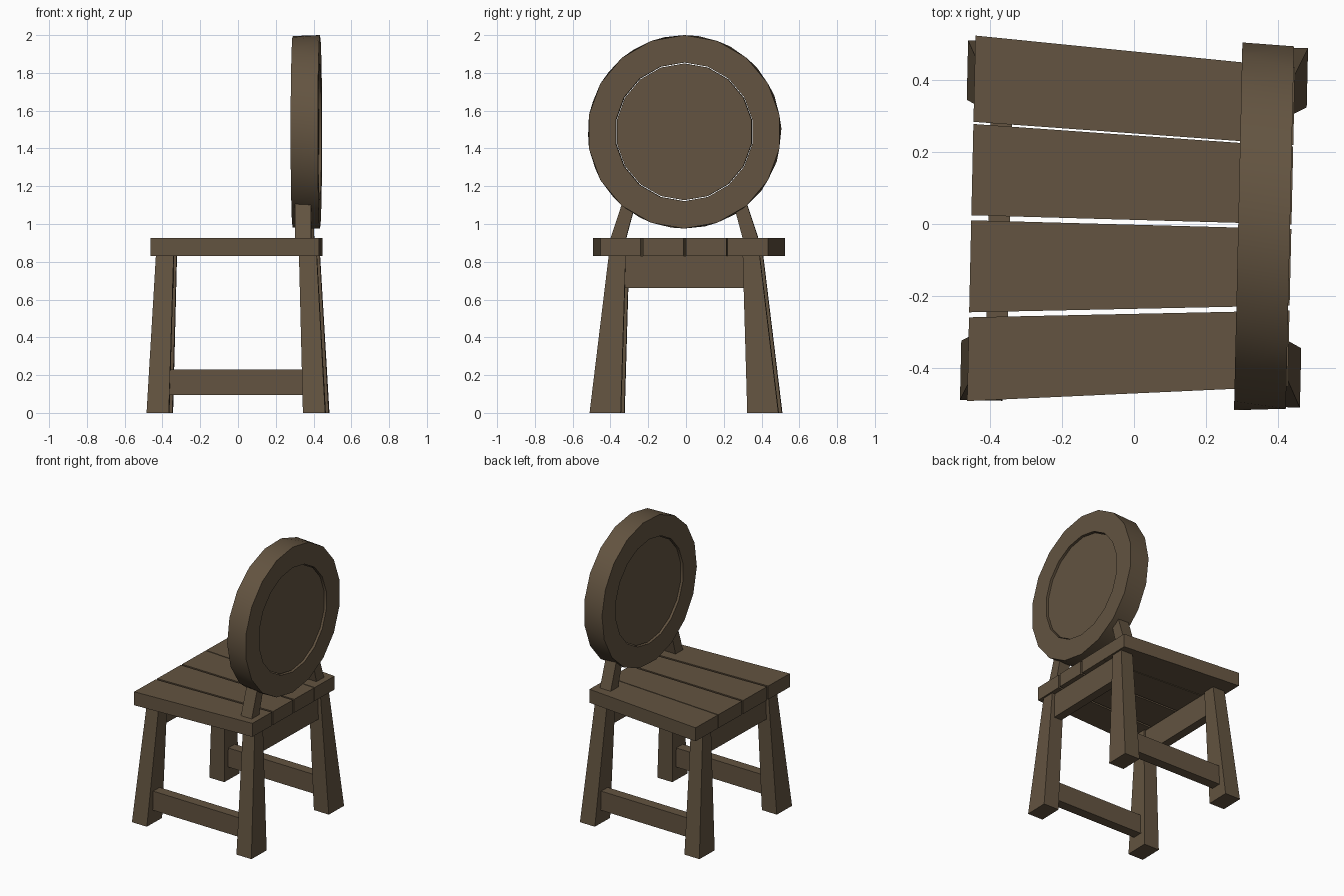
import bpy, bmesh
from math import sin, cos, pi, radians
from mathutils import Matrix, Vector

cube = bpy.data.objects.get("Cube")
if cube:
    bpy.data.objects.remove(cube, do_unlink=True)

wood = bpy.data.materials.new("dark brown wood")
colour = (0.125, 0.088, 0.052, 1)
wood.use_nodes = True
wood.diffuse_color = colour
wood.node_tree.nodes["Principled BSDF"].inputs["Base Color"].default_value = colour

# The whole chair stands turned a touch
YAW = Matrix.Rotation(radians(-1.3), 4, "Z")


def make(name, bm, smooth=False):
    bmesh.ops.recalc_face_normals(bm, faces=bm.faces)
    bm.transform(YAW)
    mesh = bpy.data.meshes.new(name)
    bm.to_mesh(mesh)
    bm.free()
    mesh.materials.append(wood)
    obj = bpy.data.objects.new(name, mesh)
    bpy.context.collection.objects.link(obj)
    if smooth:
        bpy.ops.object.select_all(action="DESELECT")
        obj.select_set(True)
        bpy.context.view_layer.objects.active = obj
        bpy.ops.object.shade_smooth_by_angle(angle=radians(30))
    return obj


def prism(name, lower, upper):
    """Closed solid between two matching point loops."""
    bm = bmesh.new()
    a = [bm.verts.new(p) for p in lower]
    b = [bm.verts.new(p) for p in upper]
    n = len(a)
    bm.faces.new(a)
    bm.faces.new(b)
    for i in range(n):
        j = (i + 1) % n
        bm.faces.new((a[i], a[j], b[j], b[i]))
    return make(name, bm)


def rect(x0, x1, y0, y1, z):
    return [(x0, y0, z), (x1, y0, z), (x1, y1, z), (x0, y1, z)]


def box(name, x0, x1, y0, y1, z0, z1):
    return prism(name, rect(x0, x1, y0, y1, z0), rect(x0, x1, y0, y1, z1))


# Seat: four boards that narrow towards the backrest
BACK, FRONT = 0.438, -0.453
boards = [(0.514, 0.274, 0.445, 0.230), (0.268, 0.014, 0.225, 0.009),
          (0.000, -0.256, -0.004, -0.217), (-0.270, -0.503, -0.231, -0.442)]
for n, (f1, f0, b1, b0) in enumerate(boards):
    outline = [(FRONT, f0), (BACK, b0), (BACK, b1), (FRONT, f1)]
    prism(f"seat_board_{n + 1}", [(x, y, 0.83) for x, y in outline],
          [(x, y, 0.925) for x, y in outline])

# Splayed, tapered legs, with an apron at each end and a stretcher on each side
for sx, end in ((-1, "open"), (1, "back")):
    for sy, side in ((-1, "right"), (1, "left")):
        low = rect(sx * 0.355, sx * 0.473, sy * 0.335, sy * 0.5, 0)
        top = rect(sx * 0.332, sx * 0.426, sy * 0.31, sy * 0.4, 0.83)
        prism(f"{end}_{side}_leg", low, top)
    x0, x1 = sorted((sx * 0.345, sx * 0.405))
    box(f"{end}_apron", x0, x1, -0.32, 0.32, 0.66, 0.83)

for sy, side in ((-1, "right"), (1, "left")):
    y0, y1 = sorted((sy * 0.37, sy * 0.44))
    box(f"{side}_stretcher", -0.37, 0.37, y0, y1, 0.095, 0.23)
    # Backrest posts lean inwards
    prism(f"{side}_backrest_post",
          rect(0.31, 0.395, sy * 0.31, sy * 0.392, 0.92),
          rect(0.31, 0.395, sy * 0.235, sy * 0.3, 1.2))

# Round backrest
SIDES = 18
CENTRE = Vector((0.362, 0, 1.488))


def loop(x, radius, turn=0.0):
    angles = [2 * pi * i / SIDES + radians(turn) for i in range(SIDES)]
    return [CENTRE + Vector((x, radius * sin(a), radius * cos(a))) for a in angles]


bm = bmesh.new()
profile = [(-0.072, 0.512, 8), (0.072, 0.512, 0), (0.072, 0.367, 0), (-0.072, 0.367, 0)]
rings = [[bm.verts.new(p) for p in loop(*row)] for row in profile]
for k in range(len(rings)):
    a, b = rings[k], rings[(k + 1) % len(rings)]
    for i in range(SIDES):
        j = (i + 1) % SIDES
        bm.faces.new((a[i], a[j], b[j], b[i]))
make("backrest_ring", bm, smooth=True)

# Panel set slightly below both faces of the ring
prism("backrest_panel", loop(-0.058, 0.362), loop(0.058, 0.362))
